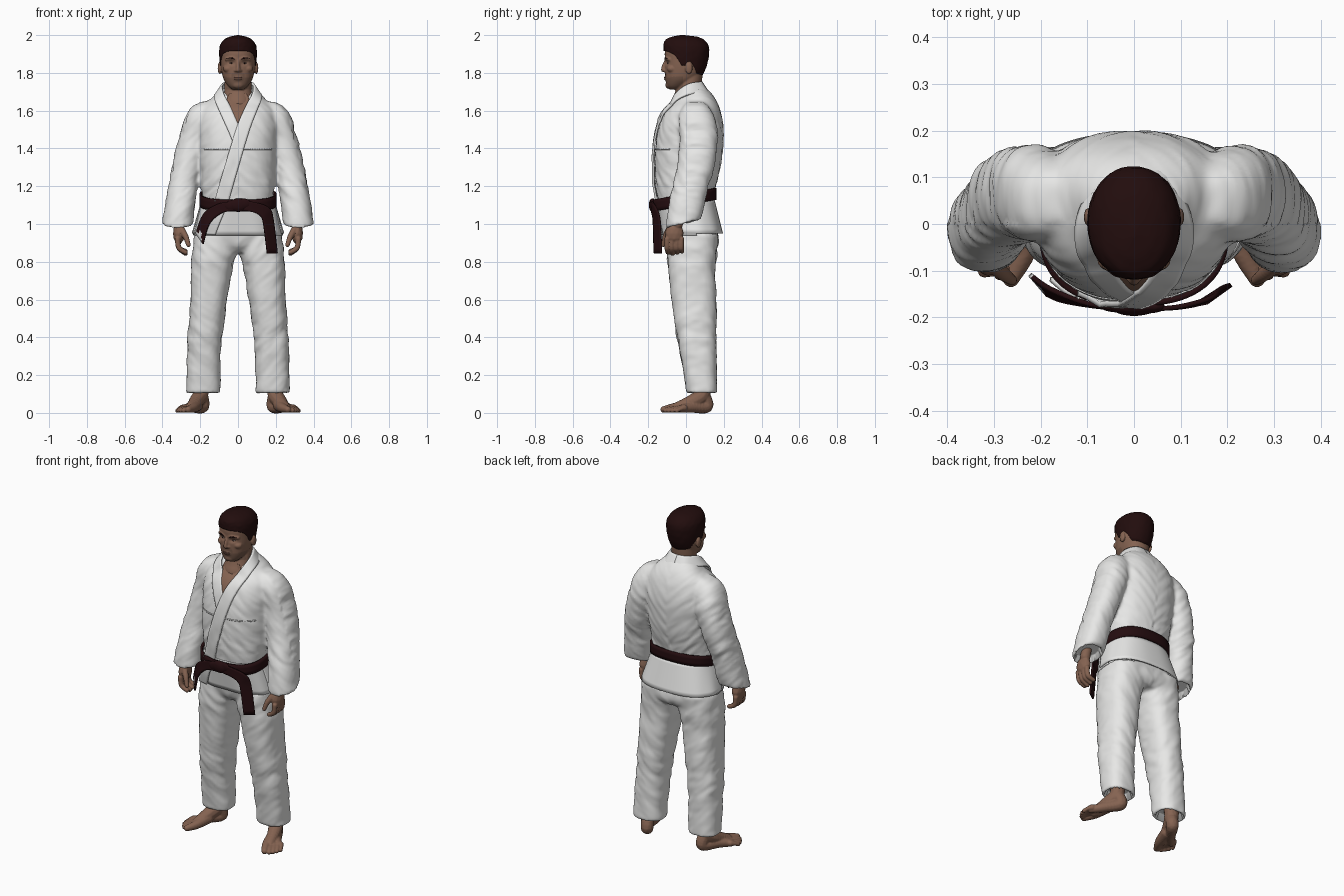
import bpy, bmesh, math
from mathutils import Vector, Matrix, noise
from mathutils.bvhtree import BVHTree

if "Cube" in bpy.data.objects:
    bpy.data.objects.remove(bpy.data.objects["Cube"])


def material(name, r, g, b):
    m = bpy.data.materials.new(name)
    m.diffuse_color = (r, g, b, 1)
    m.use_nodes = True
    m.node_tree.nodes["Principled BSDF"].inputs["Base Color"].default_value = m.diffuse_color
    return m


WHITE = material("white cloth", .8, .8, .79)
BELT = material("dark brown belt", .018, .004, .005)
SKIN = material("skin", .235, .125, .083)
STUBBLE = material("stubble skin", .175, .097, .066)
LIPS = material("lips", .18, .085, .062)
HAIR = material("dark hair", .016, .004, .004)
EYE = material("eye white", .33, .27, .24)


def spline(rows, k=5, closed=False):
    """Catmull-Rom through rows of numbers."""
    n, out = len(rows), []
    for i in range(n if closed else n - 1):
        q = [rows[j % n] if closed else rows[max(0, min(n - 1, j))] for j in range(i - 1, i + 3)]
        for t in (j / k for j in range(k)):
            out.append([.5 * (2 * b + (c - a) * t + (2 * a - 5 * b + 4 * c - d) * t * t
                              + (3 * b - a - 3 * c + d) * t ** 3) for a, b, c, d in zip(*q)])
    return out if closed else out + [list(rows[-1])]


def table(rows, x):
    """Linear look-up: first column is the key."""
    for a, b in zip(rows, rows[1:]):
        if x <= b[0]:
            t = max(0, (x - a[0]) / (b[0] - a[0]))
            return [p + (q - p) * t for p, q in zip(a[1:], b[1:])]
    return rows[-1][1:]


def oval(rx, yf, yb, a, p=2.3):
    c, s = math.cos(a), math.sin(a)
    return (rx * math.copysign(abs(c) ** (2 / p), c),
            (yf + yb) / 2 + (yb - yf) / 2 * math.copysign(abs(s) ** (2 / p), s))


def tube(bm, rows, side=1, p=2.3, n=40):
    """Loft of level ovals: centre x, z, half width, front y, back y, tilt."""
    prev = None
    for cx, z, rx, yf, yb, tilt in spline([tuple(r) + (0,) * (6 - len(r)) for r in rows]):
        ring = []
        for i in range(n):
            x, y = oval(rx, yf, yb, math.tau * i / n, p)
            ring.append(bm.verts.new((side * (cx + x), y, z + tilt * (y - (yf + yb) / 2))))
        if prev:
            for i in range(n):
                bm.faces.new((prev[i], prev[i - 1], ring[i - 1], ring[i]))
        else:
            bm.faces.new(ring)
        prev = ring
    bm.faces.new(prev)


def blob(bm, loc, scale):
    bmesh.ops.create_icosphere(bm, subdivisions=2, radius=1,
                               matrix=Matrix.LocRotScale(Vector(loc), None, Vector(scale)))


def limb(bm, rows, side=1):
    for x, y, z, r in spline(rows, 6):
        blob(bm, (side * x, y, z), (r, r, r))


def finish(bm, name, mats, voxel=0, shape=None, rule=None, smooth=4):
    """Make the object; optionally fuse parts, sculpt, and colour by rule."""
    bmesh.ops.recalc_face_normals(bm, faces=bm.faces[:])
    me = bpy.data.meshes.new(name)
    bm.to_mesh(me)
    bm.free()
    ob = bpy.data.objects.new(name, me)
    bpy.context.collection.objects.link(ob)
    if voxel:
        mod = ob.modifiers.new("fuse", 'REMESH')
        mod.mode, mod.voxel_size = 'VOXEL', voxel
        mod = ob.modifiers.new("soften", 'SMOOTH')
        mod.factor, mod.iterations = .5, smooth
        dg = bpy.context.evaluated_depsgraph_get()
        me = bpy.data.meshes.new_from_object(ob.evaluated_get(dg))
        ob.modifiers.clear()
        ob.data = me
    if shape:
        moved = [shape(v.co.copy(), v.normal.copy()) for v in me.vertices]
        for v, co in zip(me.vertices, moved):
            v.co = co
    me.materials.clear()
    for m in mats:
        me.materials.append(m)
    for f in me.polygons:
        f.use_smooth = True
        f.material_index = rule(f.center) if rule else 0
    return ob


def strip(name, rows, mats, thick=.011, snap=None, across=6, k=5, closed=False, rule=None):
    """Cloth band between two edges, optionally laid on the jacket front."""
    bm, prev, first = bmesh.new(), None, None
    for r in spline(rows, k, closed):
        a, b, line = Vector(r[:3]), Vector(r[3:]), []
        for i in range(across + 1):
            co = a.lerp(b, i / across)
            if snap and co.y < -.05:
                hit = jacket_tree.ray_cast(Vector((co.x, -1, co.z)), Vector((0, 1, 0)))[0]
                if hit:
                    co.y = min(co.y, hit.y - snap)
            line.append(bm.verts.new(co))
        for p, q in ([(prev, line)] if prev else []):
            for i in range(across):
                bm.faces.new((p[i], p[i + 1], q[i + 1], q[i]))
        first, prev = first or line, line
    if closed:
        for i in range(across):
            bm.faces.new((prev[i], prev[i + 1], first[i + 1], first[i]))
    ob = finish(bm, name, mats, rule=rule)
    mod = ob.modifiers.new("thickness", 'SOLIDIFY')
    mod.thickness, mod.offset = thick, 0
    bpy.context.view_layer.objects.active = ob
    ob.select_set(True)
    bpy.ops.object.shade_smooth_by_angle(angle=math.radians(40))
    ob.select_set(False)
    return ob


# Soft irregular cloth folds
def bump(x, c, w):
    return math.exp(-((x - c) / w) ** 2)


def fold(co, slant, stretch):
    side = 1 if co.x > 0 else -1
    p = Vector((co.x * 9 + side, co.y * 9, (co.z + slant * abs(co.x)) * stretch))
    return noise.noise(p) + .4 * noise.noise(p * 2.1)


# Jacket: torso and sleeves fused, with hollow cuffs
def jacket_folds(co, no):
    x, y, z = abs(co.x), co.y, co.z
    if z < 1.08 and x > .2 and no.z < -.6 and math.hypot((x - .32) / .08, (y + .015) / .09) < .85:
        return co + Vector((0, 0, .035))
    amp = .003 + .004 * bump(z, 1.22, .1) + .003 * bump(z, 1.48, .09) * min(1, x / .2)
    return co + no * amp * fold(co, .9 if y < 0 else -.9, 22)


bm = bmesh.new()
tube(bm, [(0, 1.05, .183, -.14, .15), (0, 1.12, .185, -.15, .143), (0, 1.2, .193, -.16, .157),
          (0, 1.3, .2, -.164, .182), (0, 1.4, .206, -.162, .195), (0, 1.5, .212, -.147, .199),
          (0, 1.58, .203, -.122, .187), (0, 1.63, .178, -.097, .165, .1), (0, 1.67, .133, -.067, .132, .25),
          (0, 1.705, .1, -.045, .098, .3)], p=2.4)
for s in (1, -1):
    tube(bm, [(.16, 1.648, .03, .01, .09), (.182, 1.62, .062, -.02, .12), (.203, 1.56, .08, -.04, .155),
              (.226, 1.47, .083, -.035, .17), (.25, 1.38, .083, -.04, .163), (.275, 1.28, .08, -.05, .145),
              (.295, 1.18, .078, -.075, .115), (.31, 1.08, .08, -.095, .095),
              (.32, 1.0, .082, -.107, .078, .25)], s)
jacket = finish(bm, "jacket", [WHITE], .01, jacket_folds, smooth=7)
jacket_tree = BVHTree.FromPolygons([v.co for v in jacket.data.vertices],
                                   [p.vertices[:] for p in jacket.data.polygons])

# Collar and lapels, chest opening, chest seam
neck_side = [(0, .082, 1.75, 0, .122, 1.69), (.05, .07, 1.75, .07, .105, 1.692),
             (.083, .01, 1.738, .118, .02, 1.686), (.075, -.052, 1.69, .122, -.052, 1.655),
             (.045, -.08, 1.63, .1, -.09, 1.6)]
strip("over_lapel", neck_side + [(0, -.1, 1.53, .062, -.1, 1.5), (-.06, -.14, 1.34, .005, -.14, 1.31),
                                 (-.125, -.15, 1.12, -.055, -.15, 1.1)], [WHITE], .012, .011)
strip("under_lapel", [tuple(-v if i % 3 == 0 else v for i, v in enumerate(r)) for r in neck_side]
      + [(0, -.1, 1.53, -.055, -.1, 1.5), (.025, -.1, 1.48, -.03, -.1, 1.44)], [WHITE], .01, .005)
strip("chest_skin", [(-.012, -.06, 1.52, .012, -.06, 1.52), (-.055, -.06, 1.61, .055, -.06, 1.61),
                     (-.06, -.058, 1.66, .06, -.058, 1.66), (-.045, -.052, 1.69, .045, -.052, 1.69)],
      [SKIN], .004, .004, 10)
strip("chest_seam", [(x, -.051, 1.4, x, -.051, 1.393) for x in (-.18, -.12, -.06, 0, .06, .12, .18)],
      [WHITE], .003, .0015, 1)


# Jacket skirt: front and back flaps split at the hips
def flap(a0, a1, grow, drop):
    rows = []
    for i in range(25):
        a = math.radians(a0 + (a1 - a0) * i / 24)
        wave = .003 * math.sin(9 * a)
        tx, ty = oval(.188, -.152, .146, a, 2.5)
        bx, by = oval(.234 + grow + wave, -.12 - grow - wave, .186 + grow, a, 2.5)
        rows.append((tx, ty, 1.13, bx, by, drop))
    return rows


strip("front_skirt", flap(178, 366, 0, .94), [WHITE], .009, k=2, across=8)
strip("back_skirt", flap(-14, 192, .005, .95), [WHITE], .009, k=2, across=8)
strip("lapel_end", [(-.12, -.158, 1.1, -.055, -.162, 1.1), (-.15, -.143, 1.02, -.09, -.152, 1.02),
                    (-.18, -.118, .945, -.12, -.128, .942)], [WHITE], .01)


# Trousers: hips and legs fused, hollow hems
def trouser_folds(co, no):
    x, y, z = abs(co.x), co.y, co.z
    if z < .16 and no.z < -.6 and math.hypot((x - .185) / .09, (y - .085) / .08) < .85:
        return co + Vector((0, 0, .04))
    amp = .004 + .004 * bump(z, .45, .14) + .004 * bump(z, .82, .08)
    return co + no * amp * fold(co, -.8, 15)


bm = bmesh.new()
tube(bm, [(0, 1.06, .178, -.12, .14), (0, .98, .203, -.115, .162), (0, .92, .226, -.102, .172),
          (0, .88, .215, -.09, .165), (0, .85, .14, -.065, .14)], p=2.5)
for s in (1, -1):
    tube(bm, [(.115, .95, .115, -.1, .17), (.126, .85, .115, -.1, .162), (.14, .75, .108, -.092, .154),
              (.155, .6, .098, -.077, .16), (.175, .4, .091, -.047, .16), (.182, .25, .089, -.02, .162),
              (.185, .105, .091, .003, .166)], s, 2.5)
finish(bm, "trousers", [WHITE], .01, trouser_folds)

# Belt loop, knot and hanging tails
loop = []
for i in range(36):
    x, y = oval(.198, -.17, .155, math.tau * i / 36, 2.5)
    z = 1.13 + .19 * y
    loop.append((x, y, z + .031, x, y, z - .031))
strip("belt", loop, [BELT], .012, k=2, closed=True, across=3)
bm = bmesh.new()
blob(bm, (0, -.177, 1.1), (.05, .021, .038))
blob(bm, (.03, -.178, 1.108), (.04, .014, .03))
blob(bm, (-.035, -.176, 1.095), (.04, .014, .03))
finish(bm, "belt_knot", [BELT], .005)
strip("belt_tail_long", [(0, -.183, 1.125, 0, -.183, 1.075), (.09, -.178, 1.115, .08, -.18, 1.062),
                         (.165, -.158, 1.085, .12, -.175, 1.04), (.187, -.138, 1.02, .135, -.172, 1),
                         (.208, -.13, .845, .155, -.168, .845)], [BELT], .01)
strip("belt_tail_short", [(-.01, -.183, 1.12, -.01, -.183, 1.07), (-.1, -.17, 1.108, -.085, -.176, 1.058),
                          (-.18, -.138, 1.055, -.152, -.165, 1.0), (-.223, -.108, .95, -.185, -.152, .895)],
      [BELT, WHITE], .01, rule=lambda c: int(c.x < -.19 and c.z < .96))

# Head, neck, ears and facial forms fused, eye sockets pressed in
bm = bmesh.new()
tube(bm, [(0, z, rx, yf, yb) for z, rx, yf, yb in (
    (1.712, .03, -.088, -.03), (1.73, .052, -.102, 0), (1.76, .073, -.108, .05), (1.79, .083, -.11, .08),
    (1.83, .09, -.111, .1), (1.87, .093, -.111, .112), (1.91, .093, -.112, .115), (1.95, .082, -.098, .1),
    (1.975, .055, -.065, .07), (1.985, .025, -.03, .04))], p=2.2)
tube(bm, [(0, 1.58, .085, -.085, .09), (0, 1.64, .082, -.082, .08), (0, 1.68, .076, -.065, .076),
          (0, 1.71, .072, -.054, .078), (0, 1.76, .07, -.04, .085), (0, 1.8, .068, -.03, .088)], p=2)
limb(bm, [(0, -.107, 1.862, .009), (0, -.119, 1.835, .01), (0, -.12, 1.816, .013)])
blob(bm, (0, -.09, 1.735), (.032, .02, .02))
blob(bm, (0, -.1, 1.771), (.03, .016, .016))
for s in (1, -1):
    blob(bm, (s * .013, -.111, 1.812), (.009, .011, .008))
    blob(bm, (s * .052, -.075, 1.822), (.028, .027, .022))
    blob(bm, (s * .097, .015, 1.826), (.011, .021, .034))
    limb(bm, [(.01, -.106, 1.873, .008), (.035, -.104, 1.878, .009), (.062, -.088, 1.872, .009)], s)


def sockets(co, no):
    if co.y < -.06:
        co.y += .011 * bump(abs(co.x), .035, .018) * bump(co.z, 1.853, .011)
    return co


def beard(c):
    jaw = c.y < -.015 and 1.712 < c.z < 1.775 + .12 * max(0, abs(c.x) - .04)
    return int(jaw or (c.y < -.09 and abs(c.x) < .034 and 1.77 < c.z < 1.796))


finish(bm, "head", [SKIN, STUBBLE], .0045, sockets, beard, 3)

# Eyes, brows and mouth
for s, side in ((1, "left"), (-1, "right")):
    bm = bmesh.new()
    blob(bm, (s * .035, -.092, 1.852), (.012, .008, .0042))
    finish(bm, side + "_eye", [EYE])
    bm = bmesh.new()
    blob(bm, (s * .035, -.097, 1.852), (.0045, .0045, .0042))
    finish(bm, side + "_iris", [HAIR])
    bm = bmesh.new()
    limb(bm, [(.016, -.11, 1.872, .003), (.037, -.11, 1.879, .004), (.06, -.096, 1.875, .0025)], s)
    finish(bm, side + "_eyebrow", [HAIR])
bm = bmesh.new()
blob(bm, (0, -.111, 1.775), (.024, .006, .004))
blob(bm, (0, -.111, 1.768), (.02, .0065, .0045))
finish(bm, "mouth", [LIPS])

# Hair cap following a hairline around the head
crown = [(1.77, .08, -.11, .08), (1.83, .094, -.113, .108), (1.88, .099, -.115, .12), (1.92, .1, -.118, .123),
         (1.945, .096, -.119, .12), (1.965, .085, -.115, .108), (1.98, .07, -.104, .09),
         (1.992, .044, -.075, .06), (2.0, .004, -.03, -.01)]
hairline = [(0, 1.917), (35, 1.914), (55, 1.9), (70, 1.87), (80, 1.838), (92, 1.84), (100, 1.862),
            (115, 1.83), (130, 1.797), (180, 1.785)]
bm, rings = bmesh.new(), []
for t in range(25):
    ring = []
    for i in range(72):
        a = math.tau * i / 72
        front = abs((math.degrees(a) + 90 + 180) % 360 - 180)
        low = table(hairline, front)[0]
        z = low + (2 - low) * math.sin(max(0, t - 1) / 23 * math.pi / 2)
        x, y = oval(*table(crown, z), a, 2.1)
        k = .9 if t == 0 else 1 + .02 * noise.noise(Vector((x * 60, y * 60, z * 60)))
        ring.append(bm.verts.new((x * k, y * k, z)))
    if rings:
        for i in range(72):
            bm.faces.new((rings[-1][i - 1], rings[-1][i], ring[i], ring[i - 1]))
    rings.append(ring)
bm.faces.new(rings[-1])
finish(bm, "hair", [HAIR])

# Hands and bare feet
ca, sa = math.cos(math.radians(25)), math.sin(math.radians(25))


def foot(f, l, z, r):
    return (.197 + f * sa + l * ca, .088 - f * ca + l * sa, z, r)


for s, side in ((1, "left"), (-1, "right")):
    bm = bmesh.new()
    limb(bm, [(.316, -.025, 1.06, .028), (.316, -.045, 1.0, .03)], s)
    blob(bm, (s * .313, -.062, .95), (.032, .05, .058))
    for i in range(4):
        y = -.1 + i * .025
        limb(bm, [(.32, y, .92, .0155), (.312, y, .873, .0145), (.278, y + .004, .844 + .006 * abs(i - 1), .013)], s)
    limb(bm, [(.303, -.085, .975, .02), (.278, -.108, .935, .016), (.262, -.12, .89, .0125)], s)
    finish(bm, side + "_hand", [SKIN], .004, smooth=2)
    bm = bmesh.new()
    limb(bm, [foot(0, 0, .17, .044), foot(0, 0, .1, .042), foot(.05, 0, .064, .04), foot(.14, -.01, .03, .029)], s)
    limb(bm, [foot(0, 0, .1, .038), foot(-.022, 0, .036, .036), foot(.07, .015, .03, .03), foot(.14, .036, .022, .022)], s)
    limb(bm, [foot(.07, -.01, .04, .034), foot(.15, -.027, .027, .027), foot(.215, -.027, .018, .018)], s)
    for l, f, r in ((-.001, .216, .0135), (.019, .207, .0125), (.038, .194, .0125), (.055, .176, .012)):
        limb(bm, [foot(.13, l * .85, .026, .019), foot(f - .025, l, .022, r), foot(f, l, r, r)], s)
    finish(bm, side + "_foot", [SKIN], .0045, smooth=2)
